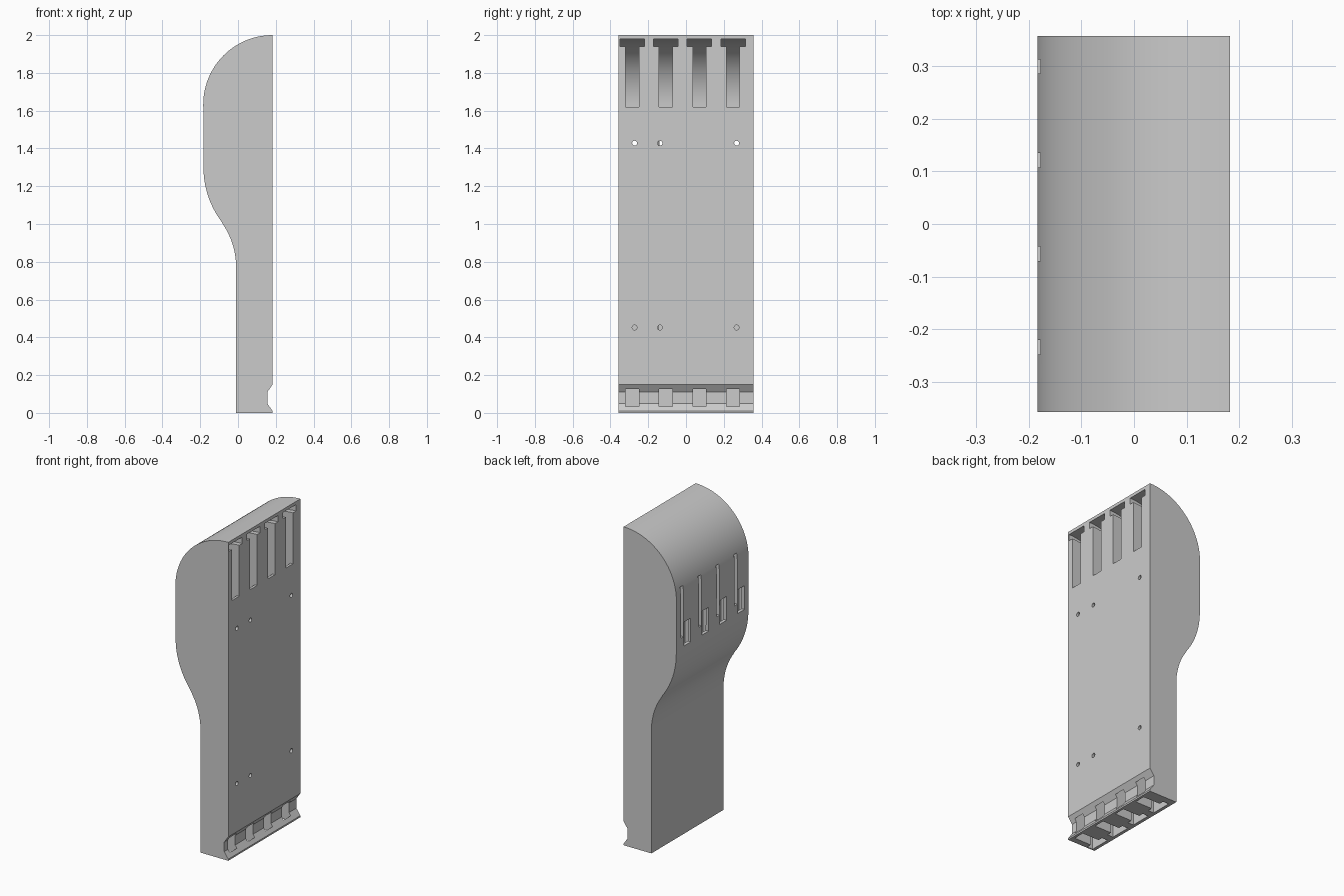
import bpy, bmesh
from math import sin, cos, radians, pi

cube = bpy.data.objects.get("Cube")
if cube:
    bpy.data.objects.remove(cube, do_unlink=True)

grey = bpy.data.materials.new("light_grey")
grey.use_nodes = True
COLOUR = (0.6, 0.6, 0.6, 1)
grey.diffuse_color = COLOUR
grey.node_tree.nodes["Principled BSDF"].inputs["Base Color"].default_value = COLOUR

BACK = 0.183                    # flat mounting face
HALF = 0.358                    # half the width
TOP_R = 0.367                   # radius of the rounded top
TURN = radians(36.6)            # sweep of each bend in the neck
R1, R2 = 0.48, 0.409            # upper and lower neck radii
LANES = [-0.285, -0.107, 0.071, 0.249]
HEAD, STEM = 0.13, 0.07         # widths of the T-shaped channel


def arc(cx, cz, r, a, b, n):
    return [(cx + r * cos(a + (b - a) * i / n), cz + r * sin(a + (b - a) * i / n))
            for i in range(n + 1)]


def curved_side(d, start=BACK, end=0.0):
    """Curved outline from the top down, moved inwards by d."""
    zc = 2 - TOP_R
    pts = [(start, 2 - d)] if start > BACK else []
    pts += arc(BACK, zc, TOP_R - d, pi / 2, pi, 28)
    pts += arc(-BACK + R1, 1.30, R1 - d, pi, pi + TURN, 14)
    pts += arc(-0.01 - R2, 0.77, R2 + d, TURN, 0, 14)[1:]
    return pts + [(-0.01 + d, end)]


def extrude(name, profile, y0, y1):
    bm = bmesh.new()
    face = bm.faces.new([bm.verts.new((x, y0, z)) for x, z in profile])
    moved = bmesh.ops.extrude_face_region(bm, geom=[face])["geom"]
    verts = [v for v in moved if isinstance(v, bmesh.types.BMVert)]
    bmesh.ops.translate(bm, verts=verts, vec=(0, y1 - y0, 0))
    bmesh.ops.recalc_face_normals(bm, faces=bm.faces)
    mesh = bpy.data.meshes.new(name)
    bm.to_mesh(mesh)
    bm.free()
    ob = bpy.data.objects.new(name, mesh)
    bpy.context.collection.objects.link(ob)
    mesh.materials.append(grey)
    return ob


def box(name, x0, x1, y0, y1, z0, z1):
    return extrude(name, [(x0, z0), (x1, z0), (x1, z1), (x0, z1)], y0, y1)


def cut(body, cutter):
    mod = body.modifiers.new("cut", "BOOLEAN")
    mod.operation = "DIFFERENCE"
    mod.solver = "EXACT"
    mod.object = cutter
    bpy.context.view_layer.objects.active = body
    bpy.ops.object.modifier_apply(modifier=mod.name)
    bpy.data.objects.remove(cutter, do_unlink=True)


# Body with a groove near the foot of the mounting face
groove = [(BACK, 0), (BACK, 0.01), (0.155, 0.05), (0.155, 0.11), (BACK, 0.15)]
body = extrude("dispenser_body", curved_side(0) + groove, -HALF, HALF)

# Four T-shaped channels following the curved side from top to foot
head_path = curved_side(0.02, 0.25, -0.05) + curved_side(0.06, 0.25, -0.05)[::-1]
stem_path = curved_side(0.04, 0.25, -0.05) + [
    (0.167, -0.05), (0.167, 1.62), (0.25, 1.62)]
for y in LANES:
    cut(body, extrude("head_channel", head_path, y - HEAD / 2, y + HEAD / 2))
    cut(body, extrude("stem_channel", stem_path, y - STEM / 2, y + STEM / 2))
    # Long narrow window and short wide window in the bulge
    cut(body, box("long_window", -0.3, -0.14, y + 0.037, y + 0.064, 1.38, 1.70))
    cut(body, box("short_window", -0.3, -0.14, y - 0.034, y + 0.034, 1.32, 1.47))

# Screw holes in the mounting face
for y in (-0.272, -0.138, 0.268):
    for z in (0.452, 1.428):
        bpy.ops.mesh.primitive_cylinder_add(
            vertices=20, radius=0.013, depth=0.14,
            location=(0.18, y, z), rotation=(0, pi / 2, 0))
        cut(body, bpy.context.object)

# Smooth curves with sharp edges
bpy.ops.object.select_all(action="DESELECT")
body.select_set(True)
bpy.context.view_layer.objects.active = body
bpy.ops.object.shade_smooth_by_angle(angle=radians(25))
